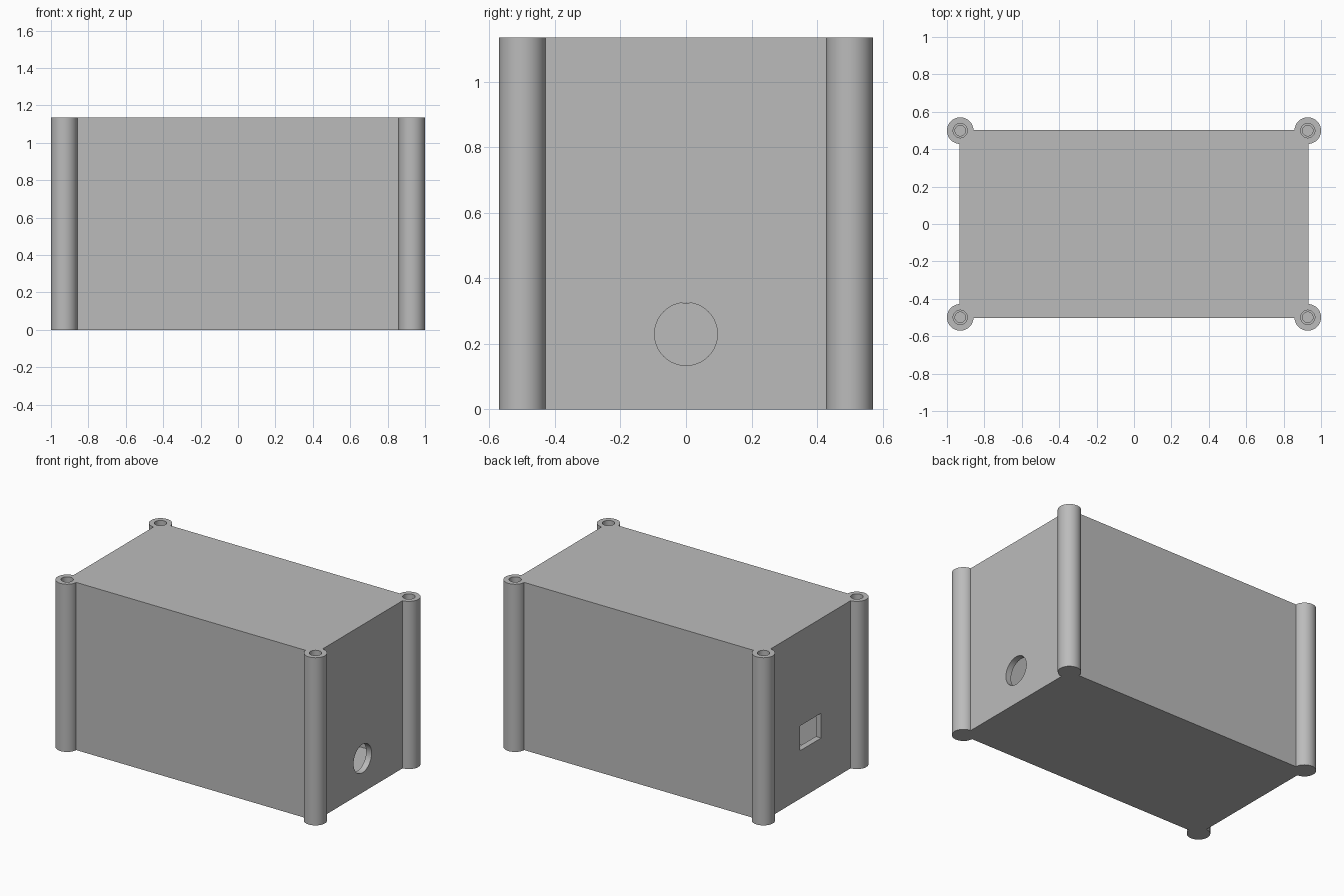
import bpy, math

if "Cube" in bpy.data.objects:
    bpy.data.objects.remove(bpy.data.objects["Cube"])

H = 1.134            # overall height
HX, HY = 0.932, 0.503  # half sizes of the box
PX, PY, PR = 0.929, 0.499, 0.071  # post centres and radius
WALL = 0.04

grey = bpy.data.materials.new("plain grey")
grey.diffuse_color = (0.5, 0.5, 0.5, 1)
grey.use_nodes = True
grey.node_tree.nodes["Principled BSDF"].inputs["Base Color"].default_value = grey.diffuse_color


def box(name, x0, x1, y0, y1, z0, z1):
    bpy.ops.mesh.primitive_cube_add(size=1, location=((x0 + x1) / 2, (y0 + y1) / 2, (z0 + z1) / 2))
    ob = bpy.context.object
    ob.name = name
    ob.scale = (x1 - x0, y1 - y0, z1 - z0)
    bpy.ops.object.transform_apply(location=True, rotation=True, scale=True)
    ob.data.materials.append(grey)
    return ob


def cylinder(name, r, depth, loc, rot=(0, 0, 0)):
    bpy.ops.mesh.primitive_cylinder_add(vertices=64, radius=r, depth=depth, location=loc, rotation=rot)
    ob = bpy.context.object
    ob.name = name
    bpy.ops.object.transform_apply(location=True, rotation=True, scale=True)
    ob.data.materials.append(grey)
    return ob


def combine(target, other, operation):
    bpy.context.view_layer.objects.active = target
    mod = target.modifiers.new(operation.lower(), 'BOOLEAN')
    mod.operation = operation
    mod.solver = 'EXACT'
    mod.object = other
    bpy.ops.object.modifier_apply(modifier=mod.name)
    bpy.data.objects.remove(other)


# Hollow box
case = box("enclosure", -HX, HX, -HY, HY, 0, H)
cavity = box("cavity_cutter", -HX + WALL, HX - WALL, -HY + WALL, HY - WALL, WALL, H - WALL)
combine(case, cavity, 'DIFFERENCE')

# Corner screw posts, each with a wide hole through the lid and a narrower bore below
for sx in (-1, 1):
    for sy in (-1, 1):
        x, y = sx * PX, sy * PY
        combine(case, cylinder("post", PR, H, (x, y, H / 2)), 'UNION')
        combine(case, cylinder("lid_hole_cutter", 0.038, 2 * WALL, (x, y, H)), 'DIFFERENCE')
        combine(case, cylinder("bore_cutter", 0.028, 0.4, (x, y, H - 0.2)), 'DIFFERENCE')

# Round cable hole on the right, rectangular socket opening on the left
combine(case, cylinder("cable_cutter", 0.096, 0.2, (HX, 0, 0.23), (0, math.pi / 2, 0)), 'DIFFERENCE')
combine(case, box("socket_cutter", -HX - 0.1, -HX + 0.1, -0.113, 0.113, 0.325, 0.493), 'DIFFERENCE')

# Smooth round parts, keep edges sharp
bpy.ops.object.select_all(action='DESELECT')
case.select_set(True)
bpy.context.view_layer.objects.active = case
bpy.ops.object.shade_smooth_by_angle(angle=math.radians(30))
